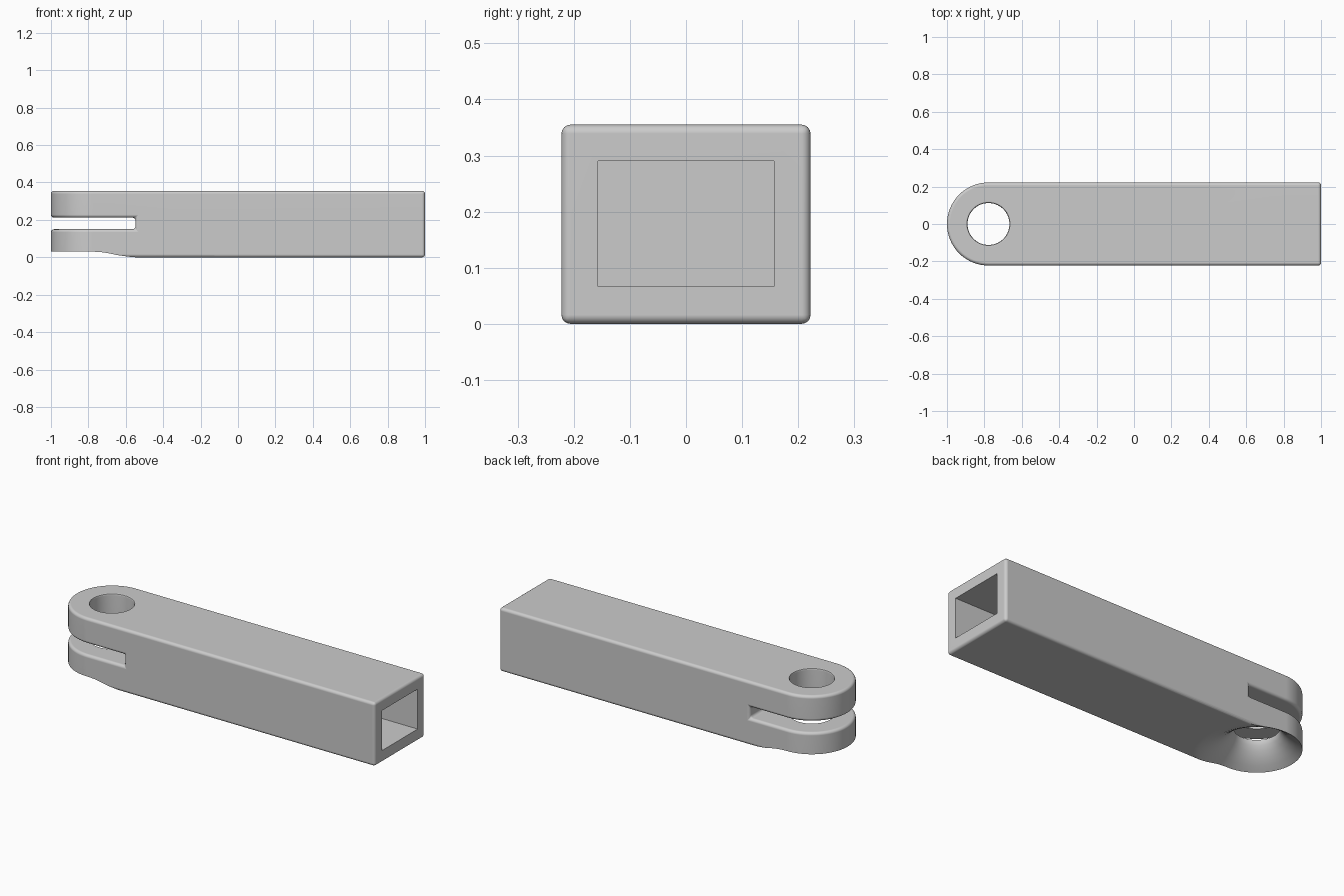
import bpy
import bmesh
from math import cos, sin, pi, radians

if "Cube" in bpy.data.objects:
    bpy.data.objects.remove(bpy.data.objects["Cube"], do_unlink=True)

HALF_W, HEIGHT = 0.222, 0.355
PIVOT_X, BORE_R = -0.778, 0.112

grey = bpy.data.materials.new("plain grey")
grey.use_nodes = True
colour = (0.6, 0.6, 0.6, 1)
grey.diffuse_color = colour
grey.node_tree.nodes["Principled BSDF"].inputs["Base Color"].default_value = colour


def make_object(name, bm):
    bmesh.ops.recalc_face_normals(bm, faces=bm.faces)
    mesh = bpy.data.meshes.new(name)
    bm.to_mesh(mesh)
    bm.free()
    mesh.materials.append(grey)
    obj = bpy.data.objects.new(name, mesh)
    bpy.context.collection.objects.link(obj)
    return obj


def prism(name, outline, z0, z1):
    bm = bmesh.new()
    face = bm.faces.new([bm.verts.new((x, y, z0)) for x, y in outline])
    top = bmesh.ops.extrude_face_region(bm, geom=[face])["geom"]
    verts = [v for v in top if isinstance(v, bmesh.types.BMVert)]
    bmesh.ops.translate(bm, verts=verts, vec=(0, 0, z1 - z0))
    return make_object(name, bm)


def box(name, x0, x1, half_y, z0, z1):
    return prism(name, [(x0, -half_y), (x1, -half_y), (x1, half_y), (x0, half_y)], z0, z1)


def lathe(name, profile, x, steps=64):
    bm = bmesh.new()
    rings = []
    for r, z in profile:
        rings.append([bm.verts.new((x + r * cos(2 * pi * i / steps),
                                    r * sin(2 * pi * i / steps), z)) for i in range(steps)])
    for a, b in zip(rings, rings[1:]):
        for i in range(steps):
            j = (i + 1) % steps
            bm.faces.new((a[i], a[j], b[j], b[i]))
    bm.faces.new(rings[0])
    bm.faces.new(rings[-1])
    return make_object(name, bm)


def apply(obj, kind, **settings):
    mod = obj.modifiers.new(kind.title(), kind)
    for key, value in settings.items():
        setattr(mod, key, value)
    bpy.context.view_layer.objects.active = obj
    bpy.ops.object.modifier_apply(modifier=mod.name)


def cut(obj, cutter):
    cutter.hide_render = True
    apply(obj, "BOOLEAN", operation="DIFFERENCE", solver="EXACT", object=cutter)
    bpy.data.objects.remove(cutter, do_unlink=True)


# Bar with a round pivot end
arc = [(PIVOT_X - HALF_W * sin(pi * i / 40), HALF_W * cos(pi * i / 40)) for i in range(41)]
bar = prism("hinged_bar", arc + [(1, -HALF_W), (1, HALF_W)], 0, HEIGHT)

# Slot that splits the pivot end into two lugs, then softened edges
cut(bar, box("slot_cutter", -1.2, -0.548, 0.4, 0.15, 0.212))
apply(bar, "BEVEL", width=0.016, segments=4, limit_method="ANGLE", angle_limit=radians(40))

# Pivot bore, flared like a bell underneath and eased at the top
flare = [(0.32, -0.02), (0.31, 0), (0.285, 0.004), (0.255, 0.013), (0.222, 0.03),
         (0.19, 0.05), (0.16, 0.074), (0.135, 0.1), (0.119, 0.123), (BORE_R, 0.14)]
ease = [(BORE_R, HEIGHT - 0.01), (BORE_R + 0.003, HEIGHT - 0.003),
        (BORE_R + 0.01, HEIGHT), (BORE_R + 0.01, HEIGHT + 0.05)]
cut(bar, lathe("bore_cutter", flare + ease, PIVOT_X))

# Square socket in the far end
cut(bar, box("socket_cutter", -0.4, 1.2, 0.157, 0.067, 0.29))

# Smooth shading with crisp edges and even flats
bpy.ops.object.select_all(action="DESELECT")
bar.select_set(True)
bpy.context.view_layer.objects.active = bar
bpy.ops.object.shade_smooth_by_angle(angle=radians(35))
apply(bar, "WEIGHTED_NORMAL", keep_sharp=True)
